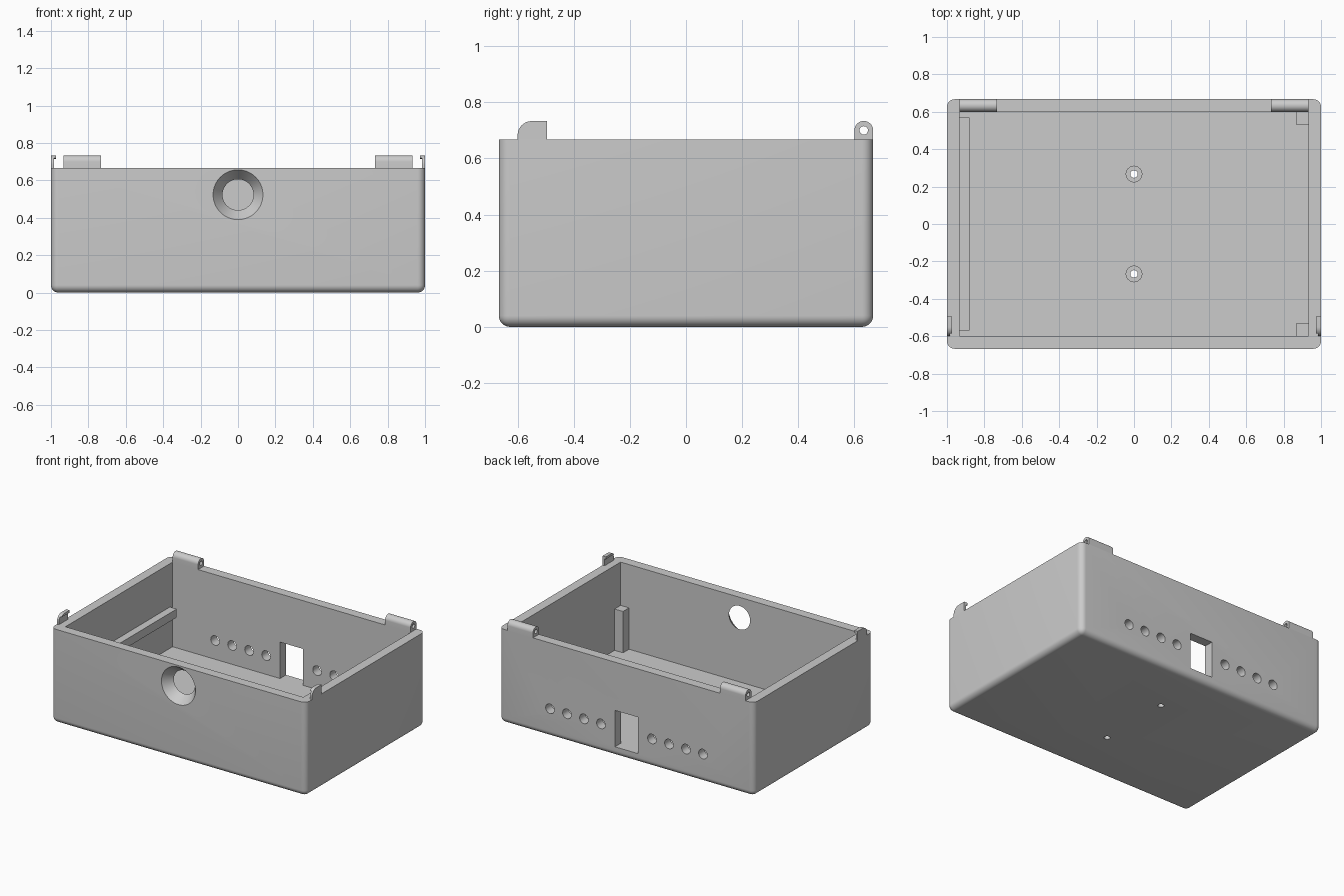
import bpy, bmesh, math
from mathutils import Matrix, Vector

old = bpy.data.objects.get("Cube")
if old:
    bpy.data.objects.remove(old, do_unlink=True)

grey = bpy.data.materials.new("plain grey")
grey.use_nodes = True
colour = (0.6, 0.6, 0.6, 1)
grey.diffuse_color = colour
grey.node_tree.nodes["Principled BSDF"].inputs["Base Color"].default_value = colour

WALL, TOP, X, Y = 0.067, 0.667, 1.0, 0.667
IX, IY = X - WALL, Y - WALL


def to_object(name, bm):
    bmesh.ops.recalc_face_normals(bm, faces=bm.faces)
    mesh = bpy.data.meshes.new(name)
    bm.to_mesh(mesh)
    bm.free()
    mesh.materials.append(grey)
    ob = bpy.data.objects.new(name, mesh)
    bpy.context.collection.objects.link(ob)
    return ob


def box_mesh(lo, hi):
    lo, hi = Vector(lo), Vector(hi)
    bm = bmesh.new()
    bmesh.ops.create_cube(bm, size=1)
    bmesh.ops.scale(bm, vec=hi - lo, verts=bm.verts)
    bmesh.ops.translate(bm, vec=(lo + hi) / 2, verts=bm.verts)
    return bm


def box(name, lo, hi):
    return to_object(name, box_mesh(lo, hi))


def cylinder(name, centre, axis, r1, r2, depth, sides=48):
    bm = bmesh.new()
    turn = Vector(axis).to_track_quat("Z", "Y").to_matrix().to_4x4()
    bmesh.ops.create_cone(bm, cap_ends=True, segments=sides, radius1=r1, radius2=r2,
                          depth=depth, matrix=Matrix.Translation(centre) @ turn)
    return to_object(name, bm)


def extrude_x(name, outline, x0, x1):
    """Extrude a (y, z) outline along x."""
    bm = bmesh.new()
    face = bm.faces.new([bm.verts.new((x0, y, z)) for y, z in outline])
    moved = bmesh.ops.extrude_face_region(bm, geom=[face])["geom"]
    bmesh.ops.translate(bm, vec=(x1 - x0, 0, 0),
                        verts=[v for v in moved if isinstance(v, bmesh.types.BMVert)])
    return to_object(name, bm)


def arc(cy, cz, r, start, end, steps=12):
    angles = [math.radians(start + (end - start) * i / steps) for i in range(steps + 1)]
    return [(cy + r * math.cos(a), cz + r * math.sin(a)) for a in angles]


def cut(ob, cutters):
    for c in cutters:
        mod = ob.modifiers.new("cut", "BOOLEAN")
        mod.operation, mod.solver, mod.object = "DIFFERENCE", "EXACT", c
    bpy.context.view_layer.update()
    mesh = bpy.data.meshes.new_from_object(ob.evaluated_get(bpy.context.evaluated_depsgraph_get()))
    ob.modifiers.clear()
    ob.data = mesh
    for c in cutters:
        bpy.data.objects.remove(c, do_unlink=True)


# Shell with rounded upright and bottom edges
bm = box_mesh((-X, -Y, 0), (X, Y, TOP))
rounded = [e for e in bm.edges if min(v.co.z for v in e.verts) < 0.01]
bmesh.ops.bevel(bm, geom=rounded, offset=0.04, segments=8, profile=0.5, affect="EDGES")
shell = to_object("box_shell", bm)

# Cavity, front flared opening, rear slot and vents, floor screw holes
cutters = [
    box("cavity", (-IX, -IY, WALL), (IX, IY, 1)),
    cylinder("flare", (0, -Y + WALL / 2, 0.523), (0, 1, 0), 0.134, 0.082, WALL + 0.002, 64),
    box("slot", (-0.09, IY - 0.03, WALL), (0.09, Y + 0.1, 0.325)),
]
for side in (-1, 1):
    for i in range(4):
        cutters.append(cylinder("vent", (side * (0.2 + i * 0.1333), Y - WALL / 2, 0.2),
                                (0, 1, 0), 0.034, 0.034, 0.2, 32))
    cutters.append(cylinder("screw", (0, side * 0.267, 0), (0, 0, 1), 0.02, 0.02, 0.3, 32))
    cutters.append(cylinder("recess", (0, side * 0.267, WALL), (0, 0, 1), 0.042, 0.042, 0.06, 32))
cut(shell, cutters)
parts = [shell]

# Inner support rail and corner posts
parts.append(box("support_rail", (-IX, -0.57, 0.3), (-0.88, 0.57, 0.36)))
for label, s in (("front", -1), ("back", 1)):
    ys = sorted((s * 0.533, s * IY))
    parts.append(box(label + "_post", (0.867, ys[0], WALL), (IX, ys[1], 0.36)))

# Hinge knuckles and front latches on both sides
for label, s in (("left", 1), ("right", -1)):
    r = WALL / 2
    outline = [(IY, TOP), (Y, TOP)] + arc(Y - r, 0.7, r, 0, 180, 24)
    hinge = extrude_x(label + "_hinge", outline, s * 0.733, s * IX)
    cut(hinge, [cylinder("pin_hole", (s * 0.83, Y - r, 0.7), (1, 0, 0), 0.015, 0.015, 0.5, 24)])
    parts.append(hinge)

    curve = arc(-0.55, 0.683, 0.05, 90, 180)
    latch = [(-0.495, TOP), (-0.495, 0.733)] + curve + [(-0.6, TOP)]
    parts.append(extrude_x(label + "_latch", latch, s * 0.985, s * X))
    lip = [(-0.495, 0.715), (-0.495, 0.733)] + [p for p in curve if p[1] > 0.715]
    parts.append(extrude_x(label + "_latch_lip", lip, s * 0.974, s * 0.985))

# Smooth shading that keeps sharp edges
bpy.ops.object.select_all(action="DESELECT")
for ob in parts:
    ob.select_set(True)
bpy.context.view_layer.objects.active = shell
bpy.ops.object.shade_smooth_by_angle(angle=math.radians(30))
